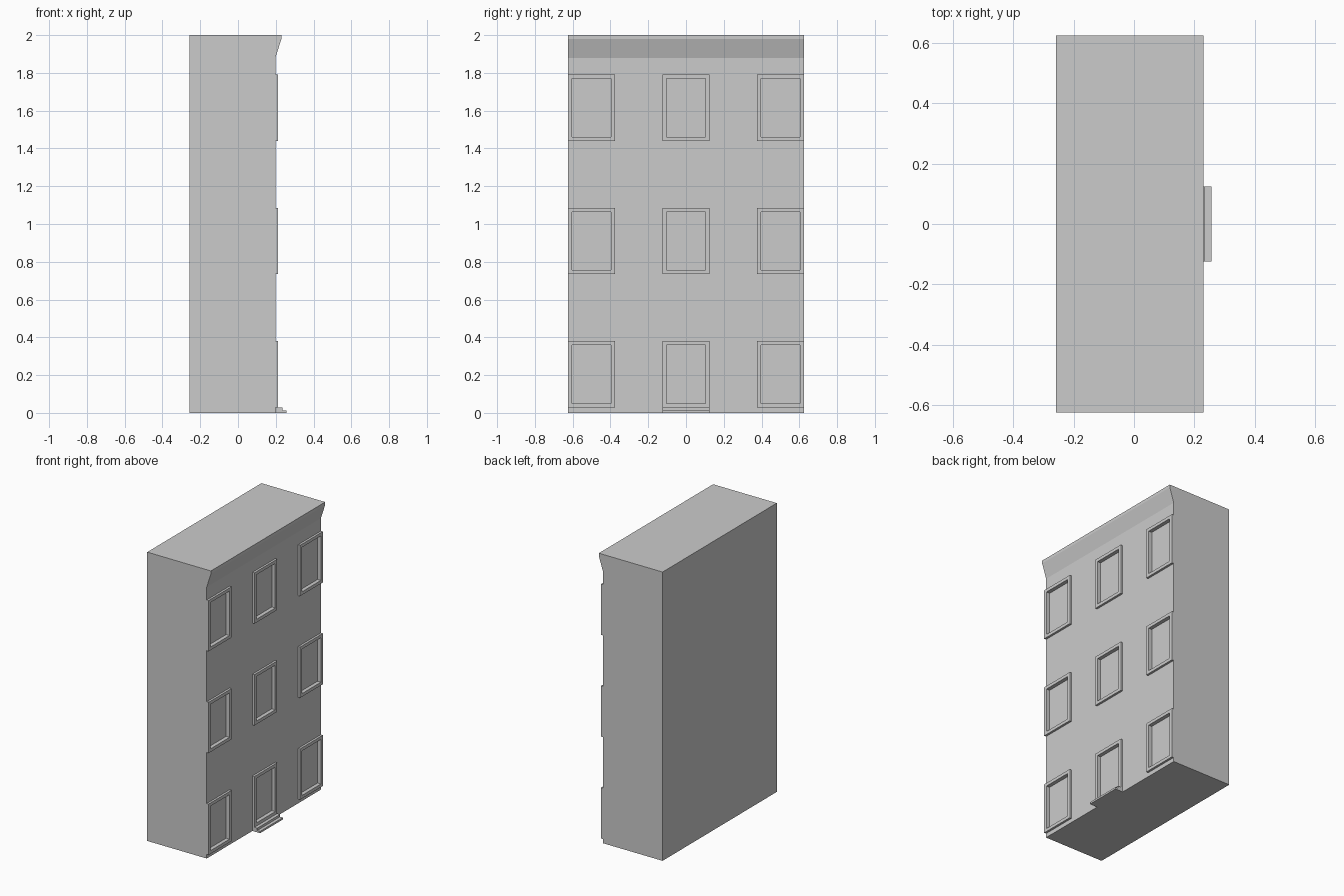
import bpy, bmesh

if "Cube" in bpy.data.objects:
    bpy.data.objects.remove(bpy.data.objects["Cube"])

DEPTH = 0.625                      # half length of the block along y
WALL, FRAME, GLASS = 0.198, 0.213, 0.187
HALF_W, HEIGHT, BORDER = 0.125, 0.352, 0.022


def finish(name, bm):
    bmesh.ops.recalc_face_normals(bm, faces=bm.faces)
    mesh = bpy.data.meshes.new(name)
    bm.to_mesh(mesh)
    bm.free()
    obj = bpy.data.objects.new(name, mesh)
    bpy.context.collection.objects.link(obj)
    return obj


def extrude_profile(name, profile, half):
    """Extrude an x-z outline symmetrically along y."""
    bm = bmesh.new()
    face = bm.faces.new([bm.verts.new((x, -half, z)) for x, z in profile])
    new = bmesh.ops.extrude_face_region(bm, geom=[face])["geom"]
    verts = [v for v in new if isinstance(v, bmesh.types.BMVert)]
    bmesh.ops.translate(bm, verts=verts, vec=(0, 2 * half, 0))
    return finish(name, bm)


def rect(bm, x, y, z, inset):
    """Four verts of a window outline, shrunk by inset."""
    w = HALF_W - inset
    return [bm.verts.new((x, y + sy * w, zz)) for sy, zz in
            ((-1, z + inset), (1, z + inset),
             (1, z + HEIGHT - inset), (-1, z + HEIGHT - inset))]


def bridge(bm, a, b):
    for i in range(4):
        j = (i + 1) % 4
        bm.faces.new((a[i], a[j], b[j], b[i]))


# Main block with flared cornice
building = extrude_profile("building", [
    (-0.258, 0), (WALL, 0), (WALL, 1.88), (0.23, 1.98), (0.23, 2), (-0.258, 2)], DEPTH)

# Raised window frames and the cutters for their recesses
frames, cutters = bmesh.new(), bmesh.new()
for row in range(3):
    for y in (-0.5, 0, 0.5):
        z = 0.029 + row * 0.705
        loops = [rect(frames, x, y, z, i) for x, i in
                 ((WALL, 0), (FRAME, 0), (FRAME, BORDER), (WALL, BORDER))]
        for k in range(4):
            bridge(frames, loops[k], loops[(k + 1) % 4])
        back, front = (rect(cutters, x, y, z, BORDER) for x in (GLASS, 0.3))
        bridge(cutters, back, front)
        cutters.faces.new(back)
        cutters.faces.new(front)
finish("window_frames", frames)
cutter = finish("window_recess_cutter", cutters)
cutter.hide_render = True
cutter.display_type = 'WIRE'

mod = building.modifiers.new("window_recesses", 'BOOLEAN')
mod.operation = 'DIFFERENCE'
mod.solver = 'EXACT'
mod.object = cutter

# Two entrance steps
extrude_profile("entrance_steps", [
    (WALL, 0), (0.257, 0), (0.257, 0.013), (0.235, 0.013), (0.235, 0.029), (WALL, 0.029)], HALF_W)
